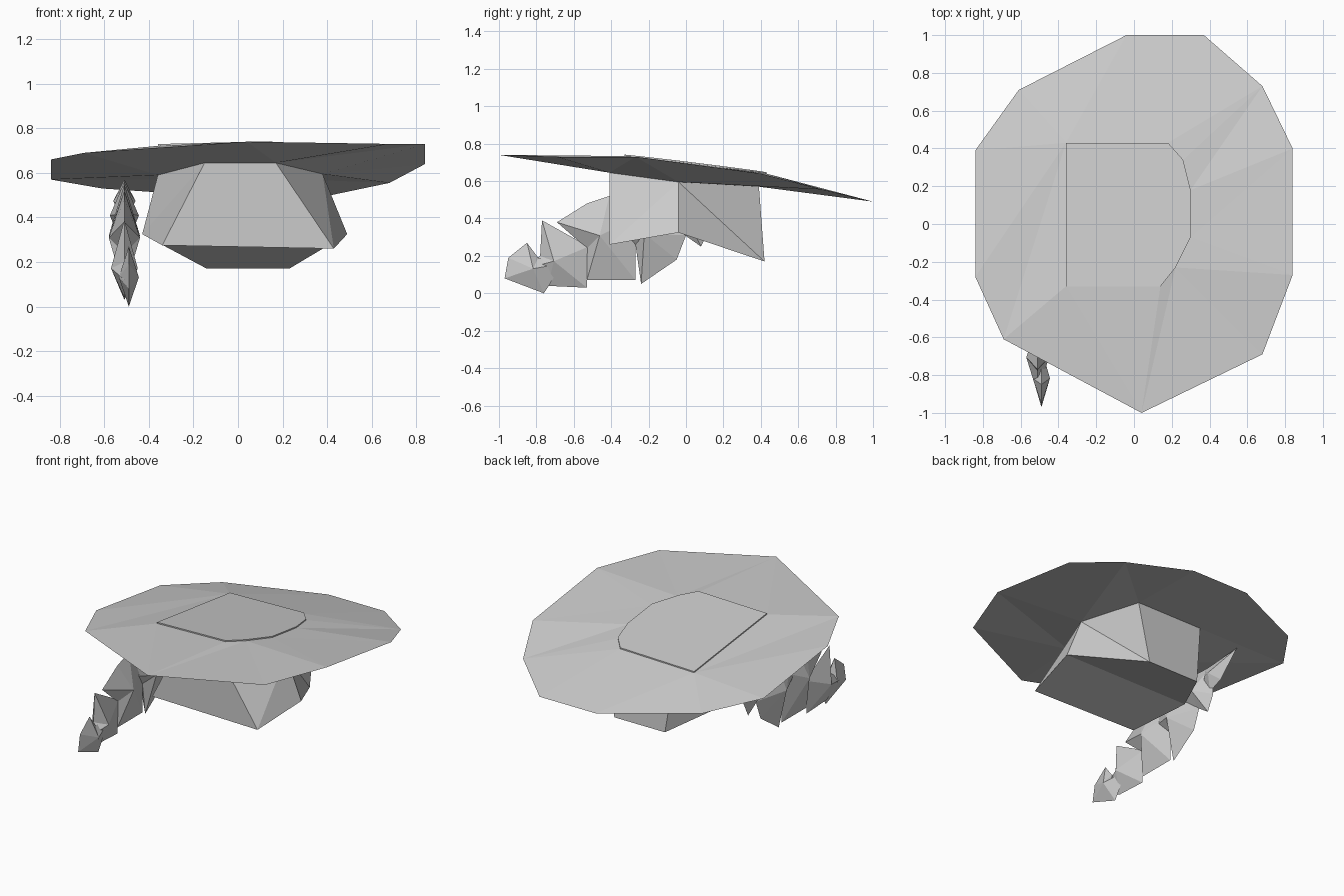
import bpy, bmesh, math
from mathutils import Vector

cube = bpy.data.objects.get("Cube")
if cube:
    bpy.data.objects.remove(cube)

grey = bpy.data.materials.new("plain_grey")
grey.use_nodes = True
grey.diffuse_color = (0.6, 0.6, 0.6, 1)
grey.node_tree.nodes["Principled BSDF"].inputs["Base Color"].default_value = (0.6, 0.6, 0.6, 1)


def finish(name, bm):
    bmesh.ops.recalc_face_normals(bm, faces=bm.faces[:])
    mesh = bpy.data.meshes.new(name)
    bm.to_mesh(mesh)
    bm.free()
    mesh.materials.append(grey)
    obj = bpy.data.objects.new(name, mesh)
    bpy.context.collection.objects.link(obj)
    return obj


def ring(bm, points):
    return [bm.verts.new(p) for p in points]


def turn(v):
    return math.atan2(v.co.y, v.co.x) % math.tau


def bridge(bm, a, b):
    """Join two rings of different counts with triangles, walking by angle."""
    a, b = sorted(a, key=turn), sorted(b, key=turn)
    i = j = 0
    while i < len(a) or j < len(b):
        next_a = turn(a[i]) if i < len(a) else math.inf
        next_b = turn(b[j]) if j < len(b) else math.inf
        if next_a <= next_b:
            bm.faces.new((a[i - 1], a[i % len(a)], b[j - 1]))
            i += 1
        else:
            bm.faces.new((b[j - 1], b[j % len(b)], a[i - 1]))
            j += 1


# Shared outlines, anticlockwise
outer = [(0.84, 0.40, 0.64), (0.68, 0.73, 0.555), (0.37, 1.0, 0.49), (-0.04, 1.0, 0.49),
         (-0.61, 0.71, 0.53), (-0.84, 0.39, 0.57), (-0.84, -0.28, 0.66), (-0.69, -0.61, 0.69),
         (0.04, -1.0, 0.74), (0.68, -0.69, 0.73), (0.84, -0.27, 0.73)]
collar = [(0.38, -0.04, 0.595), (0.29, 0.39, 0.57), (-0.19, 0.39, 0.57),
          (-0.36, -0.04, 0.59), (-0.15, -0.41, 0.645), (0.17, -0.41, 0.645)]
base = [(0.49, -0.04, 0.325), (0.23, 0.42, 0.17), (-0.14, 0.42, 0.17),
        (-0.43, -0.04, 0.325), (-0.34, -0.41, 0.275), (0.43, -0.41, 0.26)]
plate = [(0.30, 0.18), (0.26, 0.34), (0.18, 0.43), (-0.36, 0.43),
         (-0.36, -0.33), (0.14, -0.33), (0.22, -0.23), (0.30, -0.07)]


def plate_z(x, y):
    return 0.697 + 0.025 * x - 0.125 * y


# Brim: upper slope to the plate, lower slope to the crown
bm = bmesh.new()
rim = ring(bm, outer)
inner = ring(bm, [(x, y, plate_z(x, y) - 0.008) for x, y in plate])
bridge(bm, rim, inner)
bm.faces.new(inner)
bridge(bm, rim, ring(bm, collar))
finish("brim", bm)

# Thin plate set on top of the brim
bm = bmesh.new()
top = ring(bm, [(x, y, plate_z(x, y)) for x, y in plate])
low = ring(bm, [(x, y, plate_z(x, y) - 0.008) for x, y in plate])
bm.faces.new(top)
for i in range(len(top)):
    bm.faces.new((top[i - 1], top[i], low[i], low[i - 1]))
finish("top_plate", bm)

# Crown: six flaring walls and a folded underside
bm = bmesh.new()
upper, lower = ring(bm, collar), ring(bm, base)
for i, flip in enumerate((False, True, False, True, False, True)):
    a, b, c, d = upper[i - 1], upper[i], lower[i], lower[i - 1]
    if i in (0, 3):      # front corners fold the other way on each side
        flip = i == 3
    for tri in (((a, b, c), (a, c, d)) if flip else ((a, b, d), (b, c, d))):
        bm.faces.new(tri)
bm.faces.new(lower[:4])
bm.faces.new(lower[3:] + lower[:1])
finish("crown", bm)

# Feather: overlapping faceted barbs, outlines in (y, z), with half width
barbs = [
    (0.045, [(-0.97, 0.08), (-0.95, 0.19), (-0.85, 0.27), (-0.79, 0.19), (-0.66, 0.16),
             (-0.74, 0.03), (-0.76, 0.0)]),
    (0.06, [(-0.9, 0.12), (-0.78, 0.2), (-0.77, 0.39), (-0.52, 0.25), (-0.53, 0.03), (-0.74, 0.04)]),
    (0.07, [(-0.53, 0.24), (-0.69, 0.38), (-0.53, 0.48), (-0.41, 0.52), (-0.27, 0.4),
            (-0.27, 0.07), (-0.53, 0.07)]),
    (0.07, [(-0.42, 0.36), (-0.38, 0.52), (-0.2, 0.55), (0.0, 0.31), (-0.05, 0.18),
            (-0.24, 0.05), (-0.27, 0.26)]),
    (0.065, [(-0.18, 0.42), (-0.12, 0.56), (0.12, 0.55), (0.13, 0.35), (0.08, 0.25), (-0.02, 0.32)]),
    (0.05, [(0.0, 0.45), (0.05, 0.55), (0.35, 0.57), (0.2, 0.42), (0.1, 0.38)]),
]
for n, (half, outline) in enumerate(barbs):
    bm = bmesh.new()
    x = -0.49 - 0.02 * min(n, 1)
    edge = ring(bm, [(x, y, z) for y, z in outline])
    middle = sum((v.co for v in edge), Vector()) / len(edge)
    for side in (-half, half):
        peak = bm.verts.new(middle + Vector((side, 0, 0)))
        for i in range(len(edge)):
            bm.faces.new((edge[i - 1], edge[i], peak))
    finish("feather_barb_%d" % (n + 1), bm)
